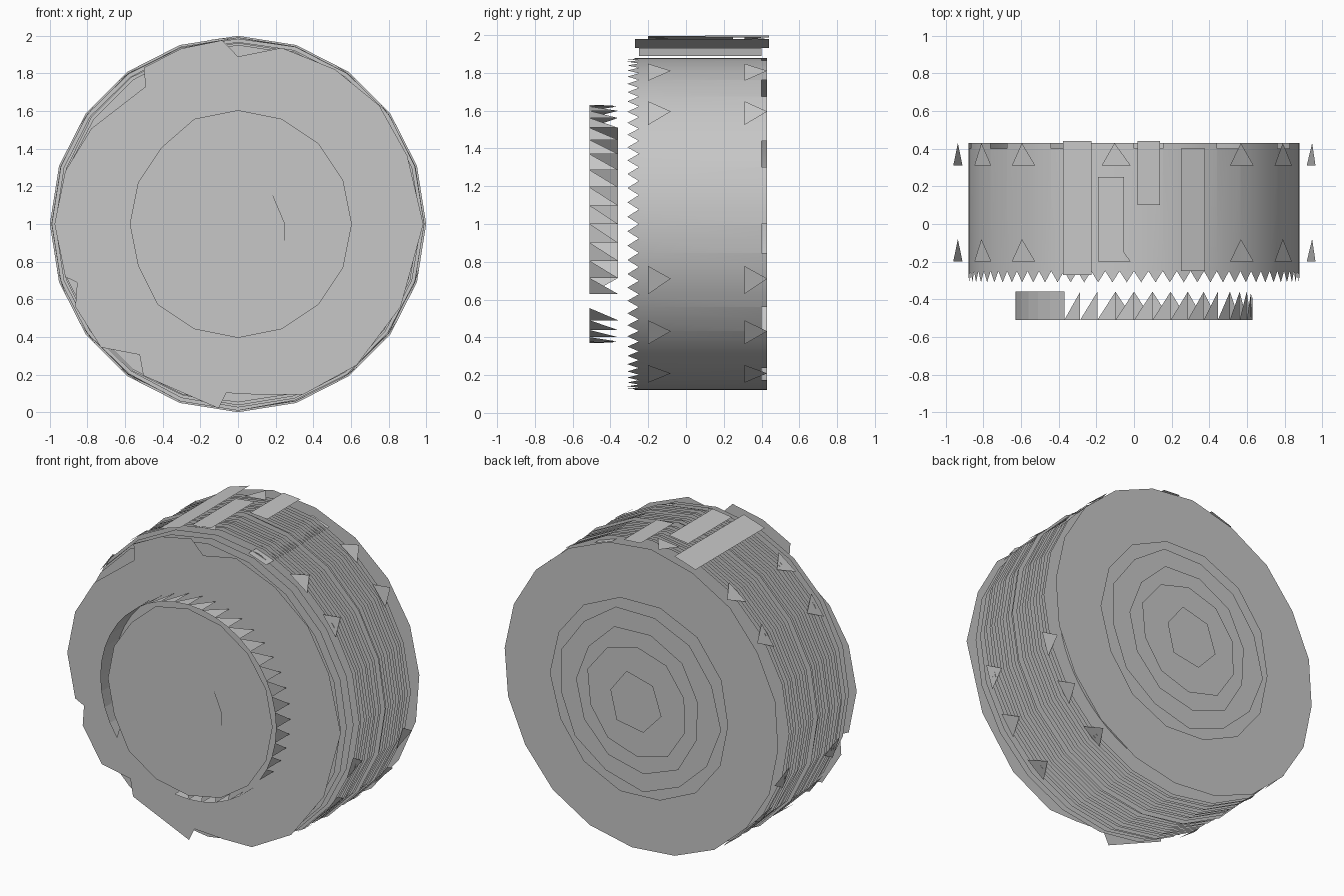
import bpy, bmesh, math, random

random.seed(4)
if "Cube" in bpy.data.objects:
    bpy.data.objects.remove(bpy.data.objects["Cube"], do_unlink=True)

grey = bpy.data.materials.new("plain grey")
grey.use_nodes = True
GREY = (0.57, 0.57, 0.57, 1)
grey.diffuse_color = GREY
grey.node_tree.nodes["Principled BSDF"].inputs["Base Color"].default_value = GREY


def at(r, deg, y):
    """Point on a circle around the wheel axis."""
    a = math.radians(deg)
    return (r * math.cos(a), y, 1 + r * math.sin(a))


def sheets(name, faces):
    """One object out of loose flat faces."""
    bm = bmesh.new()
    for pts in faces:
        bm.faces.new([bm.verts.new(p) for p in pts])
    bmesh.ops.remove_doubles(bm, verts=bm.verts, dist=0.0005)
    mesh = bpy.data.meshes.new(name)
    bm.to_mesh(mesh)
    bm.free()
    obj = bpy.data.objects.new(name, mesh)
    obj.data.materials.append(grey)
    bpy.context.collection.objects.link(obj)
    return obj


def disc(r, y, sides, turn=0, wobble=0.0, back=False):
    pts = [at(r - random.uniform(0, wobble), turn + 360 * i / sides, y) for i in range(sides)]
    return pts[::-1] if back else pts


def wall(r, a0, a1, y0, y1):
    """Flat plate tangent to the wheel."""
    return [at(r, a0, y0), at(r, a1, y0), at(r, a1, y1), at(r, a0, y1)][::-1]


# Drum with a slightly ragged back edge
seg = 72
step = 360 / seg
drum = []
for i in range(seg):
    back = 0.43 if i % 6 < 4 else 0.40
    drum.append(wall(0.88, i * step, (i + 1) * step, -0.25, back))
drum_obj = sheets("drum", drum)
drum_obj.data.shade_smooth()

# Pointed teeth along the drum front
teeth = []
for i in range(seg):
    a = i * step
    teeth.append([at(0.88, a, -0.25), at(0.88, a + step / 2, -0.31), at(0.88, a + step, -0.25)])
sheets("drum_teeth", teeth)

# Thin parallel fins around the drum, smaller ones behind the front flange
sides = 20
rows = [(-0.31, 0.955), (-0.26, 0.965), (-0.21, 0.975)]
rows += [(-0.17 + 0.025 * n, 1.0 if n == 10 else 0.992) for n in range(22)]
fins = []
for y, r in rows:
    outer = disc(r, y, sides, wobble=0.0 if r == 1.0 else 0.008)
    inner = disc(0.87, y, sides)
    for i in range(sides):
        j = (i + 1) % sides
        fins.append([outer[i], outer[j], inner[j], inner[i]])
sheets("fins", fins)

# Front flange with chipped rim
rim = [(0.985, 0), (0.97, 22), (0.98, 40), (0.97, 58), (0.965, 76), (0.89, 90), (0.98, 95),
       (0.98, 108), (0.97, 121), (0.88, 124), (0.93, 147), (0.96, 163), (0.975, 180),
       (0.96, 197), (0.91, 200), (0.97, 207), (0.98, 222), (0.87, 233), (0.95, 238),
       (0.985, 264), (0.90, 266), (0.92, 279), (0.97, 291), (0.98, 310), (0.97, 333)]
sheets("front_flange", [[at(r, a, -0.355) for r, a in rim]])

# Back flange and its shallow stepped centre
sheets("back_flange", [disc(0.99, 0.455, 20, 4, 0.01, True)])
steps = [(0.66, 0.468, 14), (0.59, 0.478, 13), (0.47, 0.49, 11), (0.38, 0.5, 10), (0.2, 0.52, 6)]
for n, (r, y, k) in enumerate(steps):
    sheets(f"back_step_{n + 1}", [disc(r, y, k, 18 * n, 0.03, True)])

# Hub: full wall on the left, half-cut saw teeth elsewhere
hub = []
pitch = 9
for a in range(-90, 270, pitch):
    if 126 <= a < 200:
        hub.append(wall(0.63, a, a + pitch, -0.51, -0.36))
    elif not (-45 <= a < -36 or 216 <= a < 255):
        hub.append([at(0.63, a, -0.36), at(0.63, a + pitch, -0.51), at(0.63, a, -0.51)])
sheets("hub_wall", hub)
cap = []
for i in range(16):
    a = i * 22.5
    cap.append(at(0.575 if 120 < a < 210 else 0.605, a, -0.51))
sheets("hub_cap", [cap])

# Tilted badge plate on the hub with a ragged inner panel
badge = [(-0.40, 1.20), (-0.13, 0.58), (0.28, 0.77), (0.12, 1.43)]
panel = [(-0.35, 1.16), (-0.11, 0.65), (0.02, 0.74), (0.12, 0.80), (0.24, 0.79), (0.25, 1.0),
         (0.11, 1.33), (0.02, 1.28), (-0.06, 1.32), (-0.19, 1.17), (-0.27, 1.22)]
sheets("hub_plate", [[(x, -0.516, z) for x, z in badge]])
sheets("hub_panel", [[(x, -0.522, z) for x, z in panel]])

# Small flakes on the rim in two rows
flakes = []
for a in (-36, -18, 36, 54, 95, 126, 144, 198, 216, 234, 306):
    for y in (-0.15, 0.36):
        flakes.append([at(0.99, a - 4, y - 0.05), at(0.99, a + 1, y + 0.07), at(0.99, a + 5, y - 0.05)])
sheets("rim_flakes", flakes)

# Flat bars crossing the fins on top
bars = [wall(1.004, 103, 112, -0.27, 0.44),
        wall(0.998, 82, 89, 0.1, 0.44),
        wall(0.996, 93, 101, -0.2, 0.25),
        wall(0.965, 67, 75, -0.25, 0.40)]
sheets("top_bars", bars)
